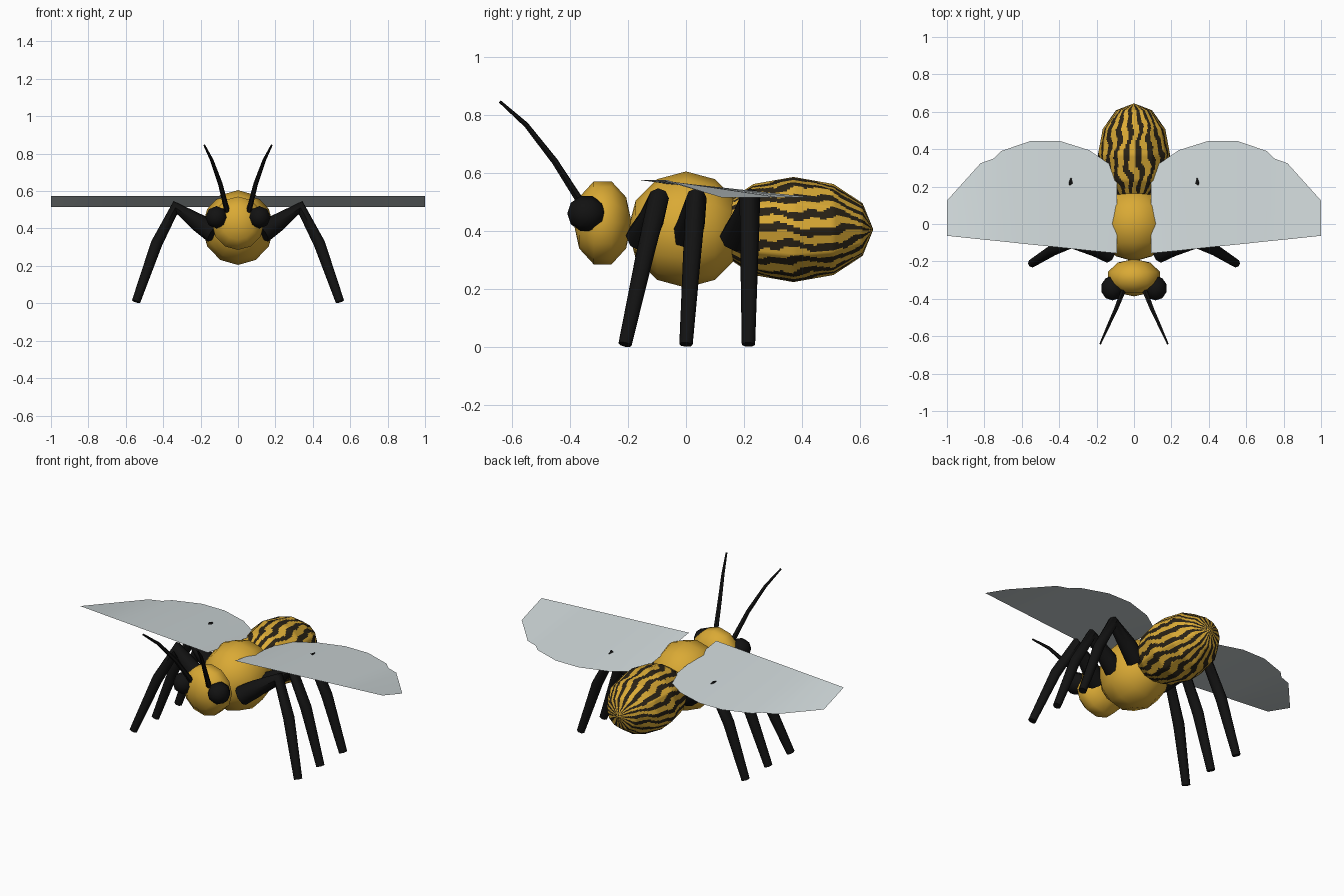
import bpy, bmesh, math
from mathutils import Matrix, Vector

if "Cube" in bpy.data.objects:
    bpy.data.objects.remove(bpy.data.objects["Cube"])


def material(name, rgb):
    m = bpy.data.materials.new(name)
    m.diffuse_color = (*rgb, 1)
    m.use_nodes = True
    m.node_tree.nodes["Principled BSDF"].inputs["Base Color"].default_value = m.diffuse_color
    return m


YELLOW = material("honey_yellow", (0.70, 0.40, 0.035))
BROWN = material("stripe_brown", (0.022, 0.016, 0.008))
BLACK = material("black", (0.006, 0.006, 0.006))
WING = material("wing_grey", (0.62, 0.68, 0.69))


def finish(name, bm, mats, smooth=True):
    me = bpy.data.meshes.new(name)
    for f in bm.faces:
        f.smooth = smooth
    bm.to_mesh(me)
    bm.free()
    for m in mats:
        me.materials.append(m)
    ob = bpy.data.objects.new(name, me)
    bpy.context.collection.objects.link(ob)
    return ob


def ball(name, loc, size, mats, seg=12, rings=6, paint=None):
    """Low-poly ellipsoid with its poles along y; paint(face centre) picks a material."""
    bm = bmesh.new()
    bmesh.ops.create_uvsphere(bm, u_segments=seg, v_segments=rings, radius=1,
                              matrix=Matrix.Rotation(math.pi / 2, 4, 'X'))
    if paint:
        bmesh.ops.subdivide_edges(bm, edges=bm.edges[:], cuts=11, use_grid_fill=True)
        for f in bm.faces:
            f.material_index = paint(f.calc_center_median())
    bmesh.ops.scale(bm, vec=size, verts=bm.verts)
    bmesh.ops.translate(bm, vec=loc, verts=bm.verts)
    return finish(name, bm, mats)


def tube(name, path, radii, sides, mat):
    """Tapered tube through the points of a path."""
    bm = bmesh.new()
    pts = [Vector(p) for p in path]
    loops = []
    for i, p in enumerate(pts):
        a = (p - pts[i - 1]).normalized() if i else Vector()
        b = (pts[i + 1] - p).normalized() if i < len(pts) - 1 else Vector()
        t = (a + b).normalized()
        u = t.cross(Vector((0, 1, 0.02))).normalized()
        v = t.cross(u)
        loops.append([bm.verts.new(p + radii[i] * (math.cos(k * math.tau / sides) * u
                                                   + math.sin(k * math.tau / sides) * v))
                      for k in range(sides)])
    for l0, l1 in zip(loops, loops[1:]):
        for k in range(sides):
            n = (k + 1) % sides
            bm.faces.new((l0[k], l0[n], l1[n], l1[k]))
    bm.faces.new(loops[0][::-1])
    bm.faces.new(loops[-1])
    bmesh.ops.recalc_face_normals(bm, faces=bm.faces[:])
    ob = finish(name, bm, [mat])
    bpy.ops.object.select_all(action='DESELECT')
    ob.select_set(True)
    bpy.context.view_layer.objects.active = ob
    bpy.ops.object.shade_smooth_by_angle(angle=math.radians(50))
    return ob


# Wavy lengthwise stripes around the abdomen
def stripes(c):
    a = math.atan2(c.z, c.x)
    wave = 0.07 * math.sin(6 * c.y + 3 * a) + 0.035 * math.sin(15 * c.y + 5 * a)
    return 1 if math.cos(18 * (a + wave)) > 0.08 else 0


# Body
ball("thorax", (0, 0, 0.405), (0.19, 0.2, 0.2), [YELLOW])
ball("abdomen", (0, 0.37, 0.405), (0.193, 0.275, 0.181), [YELLOW, BROWN], paint=stripes)
ball("head", (0, -0.287, 0.428), (0.147, 0.1, 0.15), [YELLOW], rings=5)

# Wing outline stations: x, leading y, trailing y
STATIONS = [(0.09, -0.157, 0.27), (0.13, -0.153, 0.32), (0.24, -0.142, 0.395),
            (0.40, -0.125, 0.445), (0.55, -0.11, 0.445), (0.71, -0.093, 0.39),
            (0.75, -0.089, 0.35), (0.82, -0.082, 0.325), (1.0, -0.063, 0.125)]


def wing(name, s):
    bm = bmesh.new()
    rows = [(bm.verts.new((s * x, lead, 0.575)), bm.verts.new((s * x, trail, 0.515)))
            for x, lead, trail in STATIONS]
    for (a, b), (c, d) in zip(rows, rows[1:]):
        bm.faces.new((a, c, d, b) if s > 0 else (a, b, d, c))
    finish(name, bm, [WING])


# Legs: hip y, knee y, foot y
LEGS = {"front": (-0.155, -0.095, -0.21), "middle": (0.0, 0.035, 0.0),
        "rear": (0.17, 0.22, 0.215)}

for side, s in (("left", 1), ("right", -1)):
    wing(side + "_wing", s)
    ball(side + "_eye", (s * 0.115, -0.343, 0.46), (0.062, 0.066, 0.063), [BLACK], 8, 5)
    tube(side + "_antenna",
         [(s * 0.055, -0.35, 0.48), (s * 0.095, -0.452, 0.64),
          (s * 0.14, -0.55, 0.765), (s * 0.18, -0.64, 0.845)],
         [0.015, 0.012, 0.009, 0.005], 6, BLACK)
    for pos, (hip, knee, foot) in LEGS.items():
        mid = knee + 0.4 * (foot - knee)
        tube(f"{side}_{pos}_leg",
             [(s * 0.13, hip, 0.375), (s * 0.21, (hip + knee) / 2, 0.43),
              (s * 0.335, knee, 0.512), (s * 0.435, mid, 0.32), (s * 0.545, foot, 0.009)],
             [0.055, 0.048, 0.036, 0.031, 0.023], 8, BLACK)
